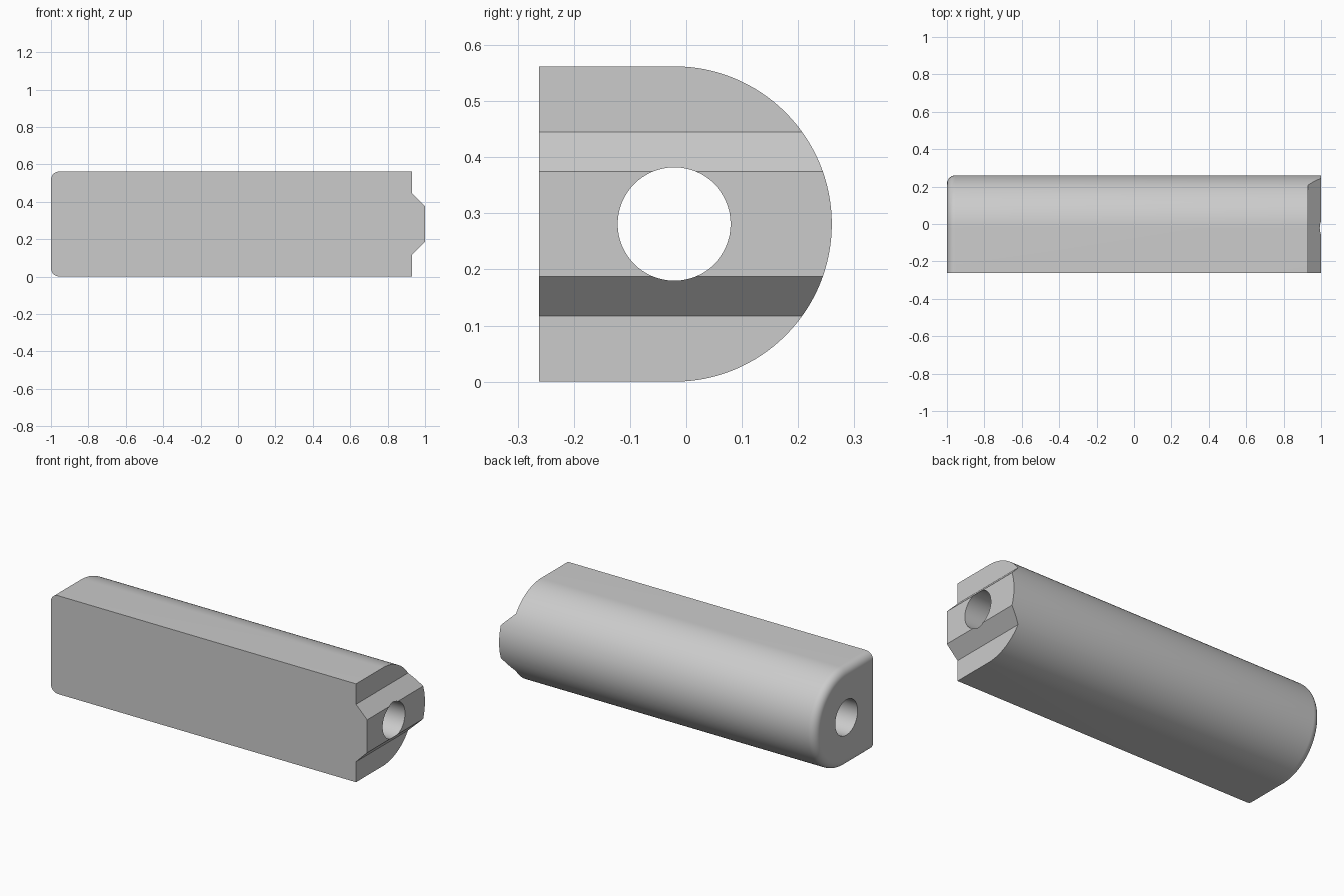
import bpy, bmesh
from math import sin, cos, pi, radians

if "Cube" in bpy.data.objects:
    bpy.data.objects.remove(bpy.data.objects["Cube"])

R = 0.281          # radius of the rounded back
AXIS_Y = -0.021    # bore and arc centre
FRONT_Y = -0.262   # flat front
FILLET = 0.045
HOLE_R = 0.101

grey = bpy.data.materials.new("plain grey")
grey.use_nodes = True
colour = (0.6, 0.6, 0.6, 1)
grey.diffuse_color = colour
grey.node_tree.nodes["Principled BSDF"].inputs["Base Color"].default_value = colour


def loft(name, rings):
    """Closed solid skinned through equal-length rings of points."""
    bm = bmesh.new()
    loops = [[bm.verts.new(p) for p in ring] for ring in rings]
    n = len(loops[0])
    for a, b in zip(loops, loops[1:]):
        for i in range(n):
            j = (i + 1) % n
            bm.faces.new((a[i], a[j], b[j], b[i]))
    bm.faces.new(loops[0])
    bm.faces.new(loops[-1])
    bmesh.ops.recalc_face_normals(bm, faces=bm.faces)
    mesh = bpy.data.meshes.new(name)
    bm.to_mesh(mesh)
    bm.free()
    mesh.materials.append(grey)
    obj = bpy.data.objects.new(name, mesh)
    bpy.context.collection.objects.link(obj)
    return obj


def d_section(x, r, steps=64):
    """D outline: flat front, half-round back of radius r."""
    arc = [(x, AXIS_Y + r * sin(pi * i / steps), R + r * cos(pi * i / steps))
           for i in range(steps + 1)]
    return [(x, FRONT_Y, R + r)] + arc + [(x, FRONT_Y, R - r)]


def circle(x, r, steps=64):
    return [(x, AXIS_Y + r * cos(2 * pi * i / steps), R + r * sin(2 * pi * i / steps))
            for i in range(steps)]


# Bar with a rounded rim at its left-hand end
stations = []
for i in range(9):
    a = pi / 2 * i / 8
    stations.append((-1 + FILLET * (1 - cos(a)), R - FILLET * (1 - sin(a))))
stations.append((1, R))
body = loft("handle_body", [d_section(x, r) for x, r in stations])

# Cutters: lengthwise bore, and the stepped shoulders beside the end tongue
cutters = [loft("bore_cutter", [circle(-1.1, HOLE_R), circle(1.1, HOLE_R)])]
for name, side in (("upper_shoulder_cutter", 1), ("lower_shoulder_cutter", -1)):
    outline = [(0.93, 0.4), (0.93, 0.164), (1, 0.094), (1.1, 0.094), (1.1, 0.4)]
    cutters.append(loft(name, [[(x, y, R + side * h) for x, h in outline]
                               for y in (-0.4, 0.4)]))

bpy.ops.object.select_all(action="DESELECT")
bpy.context.view_layer.objects.active = body
body.select_set(True)
for cutter in cutters:
    mod = body.modifiers.new(cutter.name, "BOOLEAN")
    mod.operation = "DIFFERENCE"
    mod.solver = "EXACT"
    mod.object = cutter
    bpy.ops.object.modifier_apply(modifier=mod.name)
for cutter in cutters:
    bpy.data.objects.remove(cutter)

bpy.ops.object.shade_smooth_by_angle(angle=radians(25))
